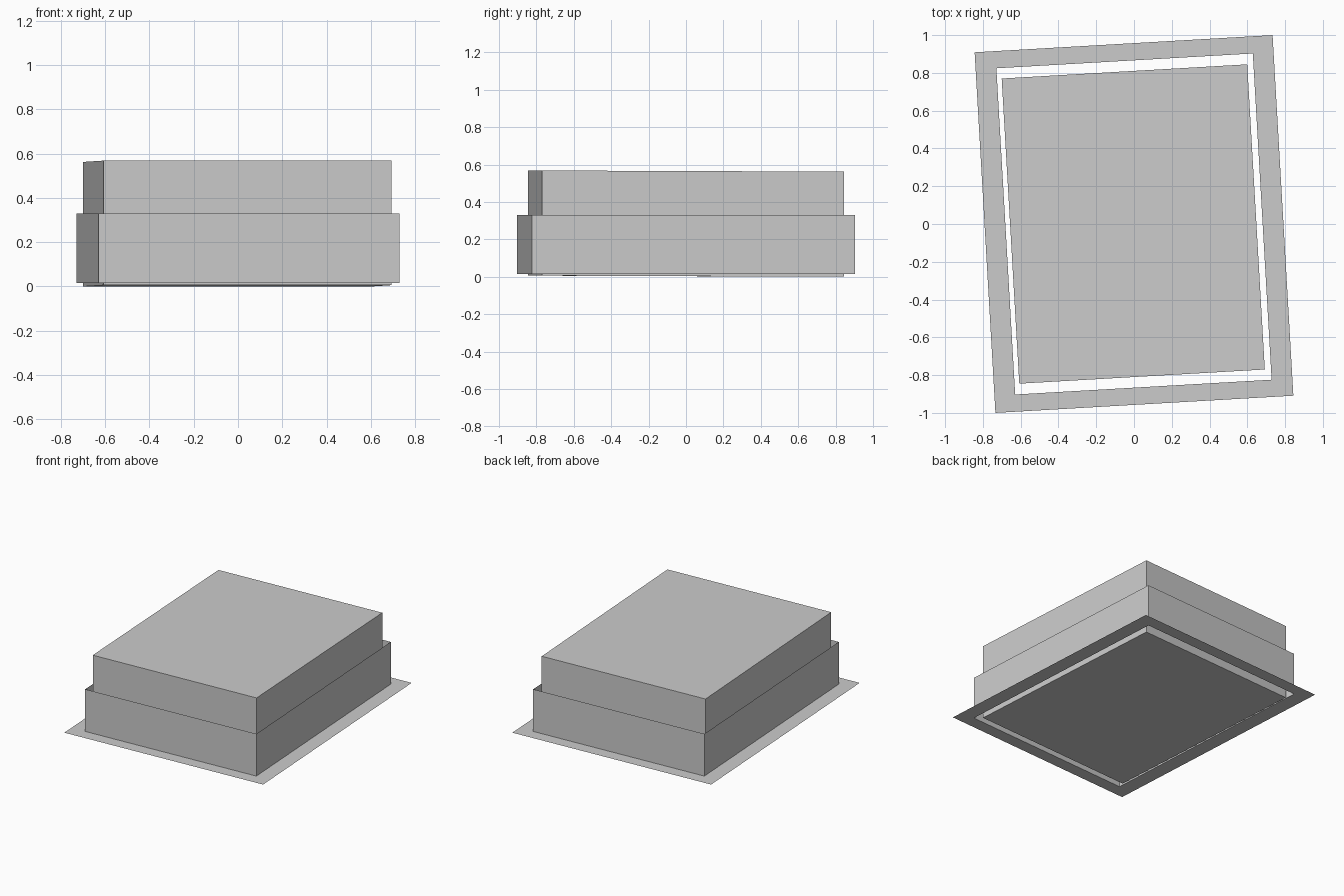
import bpy, math
from mathutils import Matrix

if "Cube" in bpy.data.objects:
    bpy.data.objects.remove(bpy.data.objects["Cube"])

TURN = Matrix.Rotation(math.radians(3.3), 4, 'Z')


def ring(w, d, z_front, z_back):
    # rectangle loop, front edge first, so a slight front-to-back tilt is possible
    return [(-w/2, -d/2, z_front), (w/2, -d/2, z_front),
            (w/2, d/2, z_back), (-w/2, d/2, z_back)]


def make(name, lower, upper, caps=False):
    # joins two rectangle loops with four quads, optionally closing both ends
    faces = [(i, (i+1) % 4, (i+1) % 4 + 4, i + 4) for i in range(4)]
    if caps:
        faces += [(3, 2, 1, 0), (4, 5, 6, 7)]
    mesh = bpy.data.meshes.new(name)
    mesh.from_pydata(lower + upper, [], faces)
    mesh.transform(TURN)
    mesh.update()
    obj = bpy.data.objects.new(name, mesh)
    bpy.context.collection.objects.link(obj)
    return obj


# flat sheet flange around the opening
make("base_flange", ring(1.58, 1.912, 0.015, 0.015), ring(1.36, 1.73, 0.015, 0.015))
# thin upright collar, open at top and bottom
make("curb_wall", ring(1.36, 1.73, 0.015, 0.015), ring(1.36, 1.73, 0.33, 0.33))
# closed inner block, very slightly lower at the back
block = make("inner_block", ring(1.302, 1.618, 0.006, 0.0),
             ring(1.302, 1.618, 0.568, 0.562), caps=True)
block.location.x = -0.004
